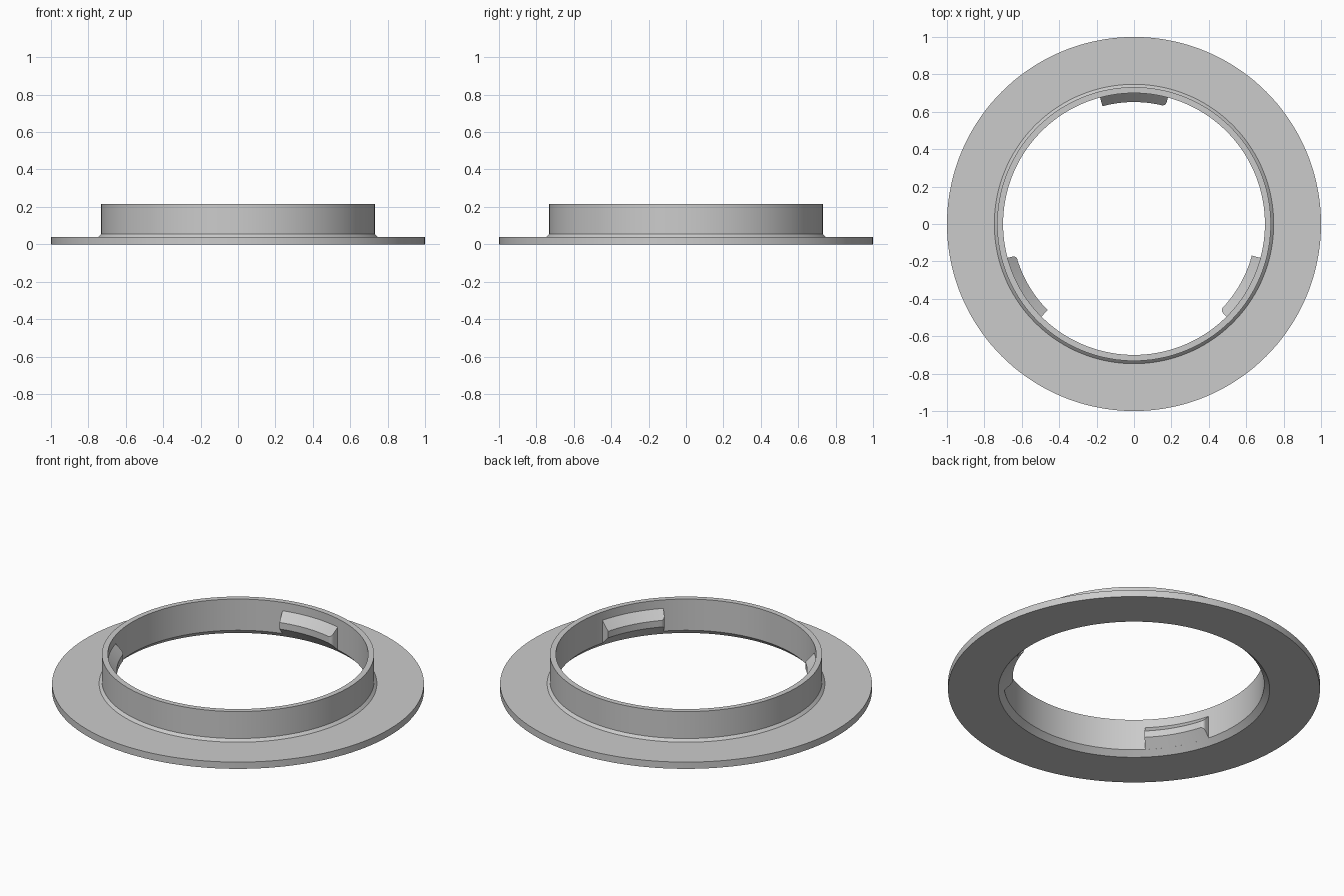
import bpy
import bmesh
import math

cube = bpy.data.objects.get("Cube")
if cube:
    bpy.data.objects.remove(cube, do_unlink=True)

grey = bpy.data.materials.new("light_grey")
grey.use_nodes = True
COLOUR = (0.6, 0.6, 0.6, 1.0)
grey.diffuse_color = COLOUR
grey.node_tree.nodes["Principled BSDF"].inputs["Base Color"].default_value = COLOUR


def sweep(name, sections, closed):
    """Skin a list of (angle, [(radius, z), ...]) sections around the z axis."""
    bm = bmesh.new()
    loops = [[bm.verts.new((r * math.cos(a), r * math.sin(a), z)) for r, z in pts]
             for a, pts in sections]
    n = len(loops[0])
    pairs = list(zip(loops, loops[1:]))
    if closed:
        pairs.append((loops[-1], loops[0]))
    else:
        bm.faces.new(loops[0])
        bm.faces.new(loops[-1])
    for a, b in pairs:
        for i in range(n):
            j = (i + 1) % n
            bm.faces.new((a[i], a[j], b[j], b[i]))
    bmesh.ops.recalc_face_normals(bm, faces=bm.faces)
    mesh = bpy.data.meshes.new(name)
    bm.to_mesh(mesh)
    bm.free()
    mesh.materials.append(grey)
    obj = bpy.data.objects.new(name, mesh)
    bpy.context.collection.objects.link(obj)
    bpy.ops.object.select_all(action='DESELECT')
    bpy.context.view_layer.objects.active = obj
    obj.select_set(True)
    bpy.ops.object.shade_smooth_by_angle(angle=math.radians(30))
    return obj


# Flange and collar in one turned profile, chamfered at the bore and the collar foot
BORE = 0.70
profile = [(0.73, 0), (1, 0), (1, 0.04), (0.747, 0.04), (0.732, 0.055),
           (0.732, 0.215), (BORE, 0.215), (BORE, 0.03)]
SEGMENTS = 144
sweep("flanged_collar",
      [(math.tau * i / SEGMENTS, profile) for i in range(SEGMENTS)], True)

# Locking lugs inside the bore: sloped above and below, rounded at one end
LOW, HIGH, TIP, ROUND = 0.03, 0.165, 0.652, 0.02
HALF = math.radians(15)


def lug_section(tip):
    depth = BORE - tip
    return [(BORE + 0.01, LOW), (BORE, LOW), (tip, LOW + depth),
            (tip, HIGH - depth), (BORE, HIGH), (BORE + 0.01, HIGH)]


def make_lug(name, centre):
    sections = []
    for i in range(6):
        t = math.pi / 2 * i / 5
        angle = centre - HALF + ROUND * (1 - math.cos(t)) / TIP
        sections.append((angle, lug_section(TIP + ROUND * (1 - math.sin(t)))))
    start = sections[-1][0]
    steps = 12
    for i in range(1, steps + 1):
        angle = start + (centre + HALF - start) * i / steps
        sections.append((angle, lug_section(TIP)))
    sweep(name, sections, False)


for name, degrees in (("back_lug", 90), ("front_right_lug", 210), ("front_left_lug", 330)):
    make_lug(name, math.radians(degrees))
